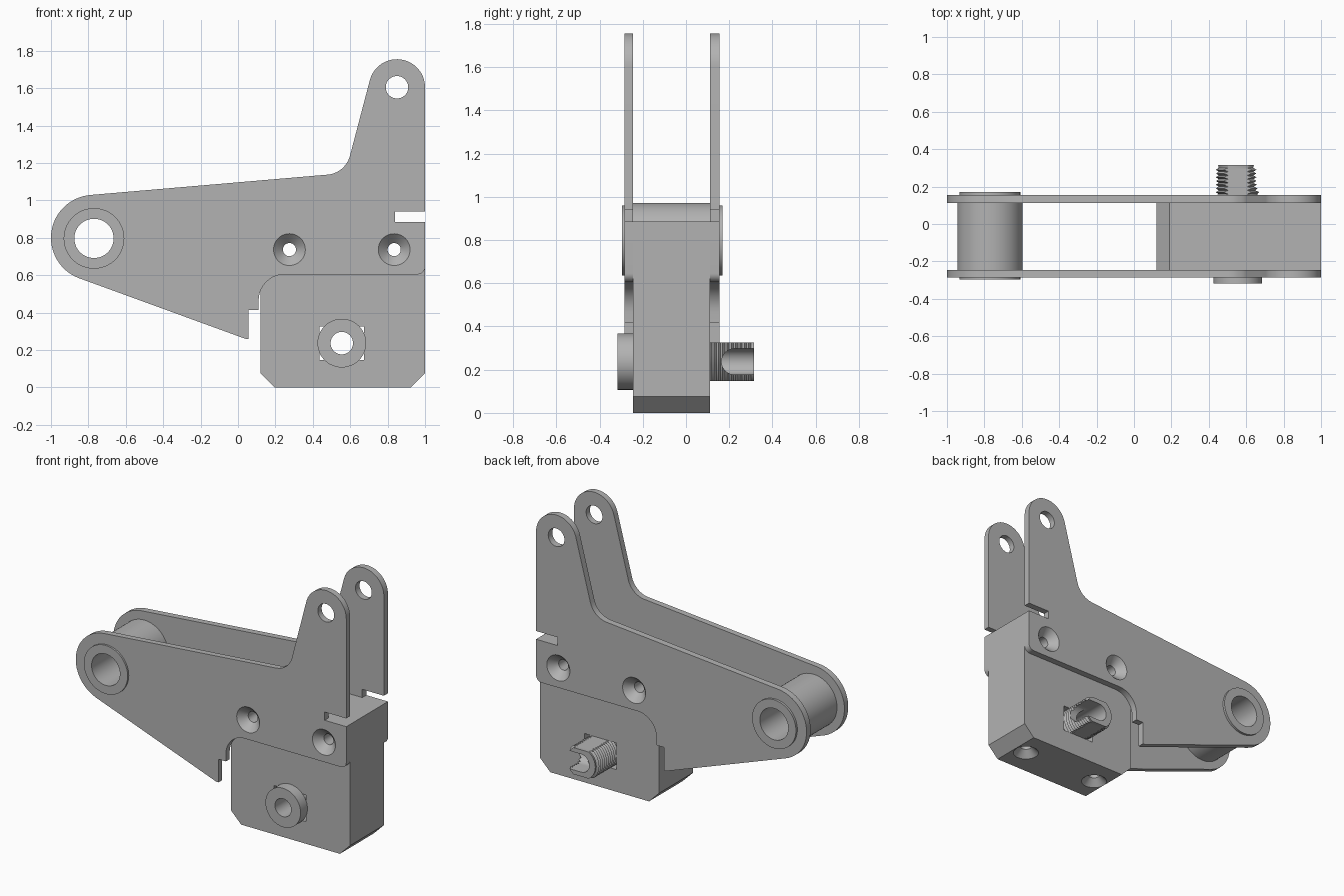
import bpy, bmesh, math
from mathutils import Matrix, Vector

old = bpy.data.objects.get("Cube")
if old:
    bpy.data.objects.remove(old, do_unlink=True)

grey = bpy.data.materials.new("plain grey")
grey.use_nodes = True
grey.diffuse_color = (0.45, 0.45, 0.45, 1)
grey.node_tree.nodes["Principled BSDF"].inputs["Base Color"].default_value = grey.diffuse_color

# Rotations that turn the local z axis onto a world axis
AXES = {"x": Matrix.Rotation(math.pi / 2, 4, "Y"),
        "y": Matrix.Rotation(-math.pi / 2, 4, "X"),
        "z": Matrix.Identity(4)}


def finish(bm, name):
    bmesh.ops.recalc_face_normals(bm, faces=bm.faces)
    mesh = bpy.data.meshes.new(name)
    bm.to_mesh(mesh)
    bm.free()
    mesh.materials.append(grey)
    ob = bpy.data.objects.new(name, mesh)
    bpy.context.collection.objects.link(ob)
    return ob


def lathe(name, profile, centre, axis="y", steps=48):
    """Solid of revolution; profile is (radius, distance along axis)."""
    bm = bmesh.new()
    place = Matrix.Translation(centre) @ AXES[axis]
    rings = []
    for r, h in profile:
        turn = [2 * math.pi * i / steps for i in range(steps)]
        rings.append([bm.verts.new(place @ Vector((r * math.cos(t), r * math.sin(t), h)))
                      for t in turn])
    for a, b in zip(rings, rings[1:]):
        for i in range(steps):
            j = (i + 1) % steps
            bm.faces.new((a[i], a[j], b[j], b[i]))
    bm.faces.new(rings[0])
    bm.faces.new(rings[-1])
    return finish(bm, name)


def prism(name, outline, y0, y1):
    """Extrude an x-z outline from y0 to y1."""
    bm = bmesh.new()
    face = bm.faces.new([bm.verts.new((x, y0, z)) for x, z in outline])
    new = bmesh.ops.extrude_face_region(bm, geom=[face])["geom"]
    bmesh.ops.translate(bm, vec=(0, y1 - y0, 0),
                        verts=[v for v in new if isinstance(v, bmesh.types.BMVert)])
    return finish(bm, name)


def box(name, x0, x1, y0, y1, z0, z1):
    return prism(name, [(x0, z0), (x1, z0), (x1, z1), (x0, z1)], y0, y1)


def arc(cx, cz, r, a0, a1, steps):
    angles = [math.radians(a0 + (a1 - a0) * i / steps) for i in range(steps + 1)]
    return [(cx + r * math.cos(a), cz + r * math.sin(a), 0) for a in angles]


def rounded(corners, steps=10):
    """Fillet each (x, z, radius) corner of a closed outline."""
    out = []
    for i, (x, z, r) in enumerate(corners):
        p = Vector((x, z))
        if not r:
            out.append((x, z))
            continue
        u = (Vector(corners[i - 1][:2]) - p).normalized()
        v = (Vector(corners[(i + 1) % len(corners)][:2]) - p).normalized()
        half = u.angle(v) / 2
        c = p + (u + v).normalized() * r / math.sin(half)
        start = p + u * r / math.tan(half) - c
        end = p + v * r / math.tan(half) - c
        sweep = math.pi - 2 * half
        for k in range(steps + 1):
            t = k / steps
            q = c + (start * math.sin((1 - t) * sweep) + end * math.sin(t * sweep)) / math.sin(sweep)
            out.append((q.x, q.y))
    return out


def cut(ob, cutters, operation="DIFFERENCE"):
    for c in cutters:
        mod = ob.modifiers.new("cut", "BOOLEAN")
        mod.object, mod.operation, mod.solver = c, operation, "EXACT"
    bpy.context.view_layer.update()
    graph = bpy.context.evaluated_depsgraph_get()
    mesh = bpy.data.meshes.new_from_object(ob.evaluated_get(graph))
    ob.modifiers.clear()
    ob.data = mesh


PIVOT = (-0.77, 0, 0.797)
SCREW = (0.555, 0, 0.237)
FRONT, BACK = -0.245, 0.112

# Cutters shared by the plates and the block
sink = [(0.092, -0.292), (0.04, -0.24), (0.035, -0.235),
        (0.035, 0.102), (0.04, 0.107), (0.092, 0.162)]
sinks = [lathe("cutter", sink, (x, 0, 0.737)) for x in (0.275, 0.835)]
top_hole = lathe("cutter", [(0.06, -0.5), (0.06, 0.5)], (0.85, 0, 1.605))
pivot_bore = lathe("cutter", [(0.105, -0.5), (0.105, 0.5)], PIVOT)
pivot_seat = lathe("cutter", [(0.16, -0.5), (0.16, 0.5)], PIVOT)
screw_bore = lathe("cutter", [(0.06, -0.5), (0.06, 0.5)], SCREW)
window = box("cutter", 0.437, 0.673, -0.5, 0.5, 0.148, 0.326)
base_sink = [(0.09, -0.01), (0.035, 0.045), (0.035, 0.4)]
base_sinks = [lathe("cutter", base_sink, (x, -0.067, 0), "z") for x in (0.275, 0.84)]
slot_box = box("cutter", 0.555, 0.8, 0.225, 0.4, 0.177, 0.297)
slot_end = lathe("cutter", [(0.06, 0), (0.06, 0.25)], (0.555, 0.225, 0.237), "x")
cutters = [*sinks, top_hole, pivot_bore, pivot_seat, screw_bore, window, *base_sinks, slot_box, slot_end]

# Side plates
outline = rounded(
    arc(-0.77, 0.8, 0.23, 250.1, 94.9, 28)
    + [(0.574, 1.146, 0.135)]
    + arc(0.85, 1.605, 0.15, 165, 0, 28)
    + [(1, 0.94, 0), (0.84, 0.94, 0), (0.84, 0.885, 0), (1, 0.885, 0),
       (1, 0.605, 0.04), (0.11, 0.605, 0.14), (0.11, 0.415, 0),
       (0.055, 0.415, 0), (0.055, 0.26, 0), (0.04, 0.26, 0.04)])
plates = [prism("front_side_plate", outline, -0.285, FRONT),
          prism("back_side_plate", outline, BACK, 0.155)]
for plate in plates:
    cut(plate, [*sinks, top_hole, pivot_seat])

# Chamfered block between the plates
block = prism("block", [(0.195, 0), (0.925, 0), (1, 0.075), (1, 0.885),
                        (0.19, 0.885), (0.12, 0.815), (0.12, 0.075)], FRONT, BACK)
cut(block, [*sinks, window, *base_sinks])

# Pivot sleeve with a narrower collar through each plate
sleeve = lathe("pivot_sleeve", [(0.162, -0.297), (0.162, FRONT), (0.175, FRONT),
                                (0.175, BACK), (0.162, BACK), (0.162, 0.17)], PIVOT, steps=64)
cut(sleeve, [pivot_bore])

# Round screw head
head = lathe("screw_head", [(0.13, -0.317), (0.13, FRONT)], SCREW)
cut(head, [screw_bore])

# Flattened, slotted, threaded shank
thread = [(0.117, FRONT), (0.117, 0.09)]
for i in range(11):
    y = 0.1 + 0.02 * i
    thread += [(0.102, y), (0.117, y + 0.01)]
thread[-1] = (0.105, 0.315)
shank = lathe("threaded_shank", thread, SCREW)
cut(shank, [window], "INTERSECT")
cut(shank, [screw_bore, slot_box, slot_end])

for c in cutters:
    bpy.data.objects.remove(c, do_unlink=True)

# Smooth the round walls, keep the edges sharp
bpy.ops.object.select_all(action="DESELECT")
for ob in [*plates, block, sleeve, head, shank]:
    ob.select_set(True)
    bpy.context.view_layer.objects.active = ob
bpy.ops.object.shade_smooth_by_angle(angle=math.radians(30))
